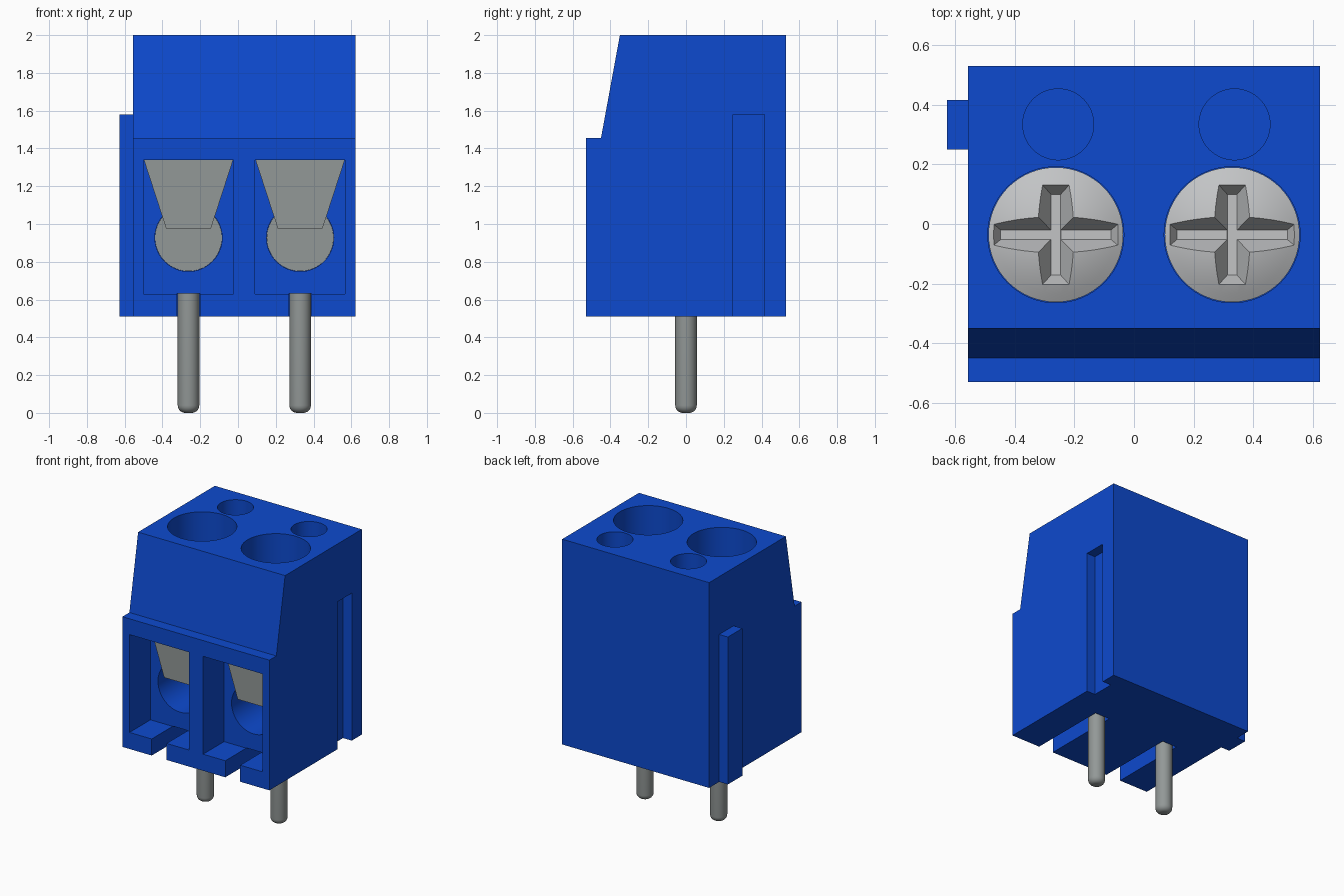
import bpy, bmesh, math
from mathutils import Matrix, Vector

cube = bpy.data.objects.get("Cube")
if cube:
    bpy.data.objects.remove(cube, do_unlink=True)


def material(name, rgb, metallic=0.0):
    m = bpy.data.materials.new(name)
    m.use_nodes = True
    m.diffuse_color = (*rgb, 1)
    bsdf = next(n for n in m.node_tree.nodes if n.type == 'BSDF_PRINCIPLED')
    bsdf.inputs["Base Color"].default_value = (*rgb, 1)
    bsdf.inputs["Roughness"].default_value = 0.5
    return m


BLUE = material("blue plastic", (0.004, 0.068, 0.62))
GREY = material("grey metal", (0.29, 0.315, 0.31))
BRIGHT = material("bright steel", (0.54, 0.55, 0.56))


def finish(name, bm, mat):
    bmesh.ops.recalc_face_normals(bm, faces=bm.faces)
    me = bpy.data.meshes.new(name)
    bm.to_mesh(me)
    bm.free()
    me.materials.append(mat)
    ob = bpy.data.objects.new(name, me)
    bpy.context.collection.objects.link(ob)
    return ob


def prism(name, a, b, mat):
    """Solid between two matching outlines of 3D points."""
    bm = bmesh.new()
    va = [bm.verts.new(p) for p in a]
    vb = [bm.verts.new(p) for p in b]
    bm.faces.new(va)
    bm.faces.new(vb)
    n = len(a)
    for i in range(n):
        j = (i + 1) % n
        bm.faces.new((va[i], va[j], vb[j], vb[i]))
    return finish(name, bm, mat)


def rect(hx, hy, z, c=(0, 0)):
    return [(c[0] + sx * hx, c[1] + sy * hy, z)
            for sx, sy in ((-1, -1), (1, -1), (1, 1), (-1, 1))]


def box(name, x, y, z, mat):
    c = ((x[0] + x[1]) / 2, (y[0] + y[1]) / 2)
    hx, hy = (x[1] - x[0]) / 2, (y[1] - y[0]) / 2
    return prism(name, rect(hx, hy, z[0], c), rect(hx, hy, z[1], c), mat)


def cylinder(name, r, p, q, mat, seg=64):
    p, q = Vector(p), Vector(q)
    d = q - p
    bm = bmesh.new()
    rot = d.to_track_quat('Z', 'Y').to_matrix().to_4x4()
    bmesh.ops.create_cone(bm, cap_ends=True, segments=seg, radius1=r, radius2=r,
                          depth=d.length,
                          matrix=Matrix.Translation((p + q) / 2) @ rot)
    return finish(name, bm, mat)


def lathe(name, profile, loc, mat, seg=64):
    """Revolve (radius, z) points that start and end on the axis."""
    bm = bmesh.new()
    vs = [bm.verts.new((r, 0, z)) for r, z in profile]
    es = [bm.edges.new(e) for e in zip(vs, vs[1:])]
    bmesh.ops.spin(bm, geom=vs + es, cent=(0, 0, 0), axis=(0, 0, 1),
                   angle=2 * math.pi, steps=seg)
    bmesh.ops.remove_doubles(bm, verts=bm.verts, dist=1e-5)
    bmesh.ops.translate(bm, verts=bm.verts, vec=loc)
    return finish(name, bm, mat)


def activate(ob):
    bpy.ops.object.select_all(action='DESELECT')
    ob.select_set(True)
    bpy.context.view_layer.objects.active = ob


def cut(ob, cutters):
    for c in cutters:
        c.hide_render = True
        activate(ob)
        mod = ob.modifiers.new("cut", 'BOOLEAN')
        mod.operation = 'DIFFERENCE'
        mod.solver = 'EXACT'
        mod.object = c
        bpy.ops.object.modifier_apply(modifier=mod.name)
        bpy.data.objects.remove(c, do_unlink=True)


def smooth(ob):
    activate(ob)
    bpy.ops.object.shade_smooth_by_angle(angle=math.radians(30))


# Housing: side profile with sloped upper front
side = [(-0.53, 0.51), (-0.53, 1.455), (-0.45, 1.455),
        (-0.35, 2.0), (0.53, 2.0), (0.53, 0.51)]
housing = prism("housing", [(-0.557, y, z) for y, z in side],
                [(0.623, y, z) for y, z in side], BLUE)

# Interlocking rib on one side, matching groove on the other
box("side_rib", (-0.627, -0.55), (0.25, 0.415), (0.51, 1.58), BLUE)
cutters = [box("groove_cutter", (0.553, 0.7), (0.25, 0.415), (0.4, 1.58), BLUE)]

poles = ((-0.262, "right"), (0.329, "left"))
for x, _ in poles:
    cutters += [
        # Wire pocket, pin slot, wire hole, screw shaft and test hole
        box("pocket_cutter", (x - 0.238, x + 0.238), (-0.7, -0.29), (0.63, 1.34), BLUE),
        box("slot_cutter", (x - 0.06, x + 0.06), (-0.7, 0.06), (0.4, 0.632), BLUE),
        cylinder("wire_cutter", 0.178, (x, -0.4, 0.927), (x, 0.2, 0.927), BLUE),
        cylinder("screw_cutter", 0.228, (x, -0.036, 1.5), (x, -0.036, 2.1), BLUE),
        cylinder("test_cutter", 0.119, (x + 0.008, 0.334, 1.45),
                 (x + 0.008, 0.334, 2.1), BLUE),
    ]
cut(housing, cutters)
smooth(housing)

for x, tag in poles:
    # Clamp plate hanging over the wire hole
    trap = [(-0.236, 1.338), (0.236, 1.338), (0.118, 0.975), (-0.118, 0.975)]
    prism(tag + "_clamp_plate", [(x + u, -0.305, z) for u, z in trap],
          [(x + u, -0.28, z) for u, z in trap], GREY)

    # Metal contact at the end of the wire hole
    smooth(cylinder(tag + "_contact", 0.177, (x, 0.17, 0.927), (x, 0.21, 0.927), GREY))

    # Round solder pin with a filleted tip
    tip = [(0.0, 0.0)]
    for i in range(7):
        a = math.radians(15 * i)
        tip.append((0.017 + 0.04 * math.sin(a), 0.04 - 0.04 * math.cos(a)))
    smooth(lathe(tag + "_pin", tip + [(0.057, 0.66), (0, 0.66)], (x, 0, 0), GREY, 32))

    # Domed screw with a tapered cross recess
    sx, sy, sz = x, -0.036, 1.58
    dome = [(0.0, -0.08), (0.226, -0.08)]
    for i in range(9):
        r = 0.226 * (1 - i / 8)
        dome.append((r, 0.065 * (1 - (r / 0.226) ** 2)))
    screw = lathe(tag + "_screw", dome, (sx, sy, sz), BRIGHT)
    arms = [
        prism("arm_cutter", rect(0.185, 0.016, sz - 0.03, (sx, sy)),
              rect(0.25, 0.07, sz + 0.08, (sx, sy)), BRIGHT),
        prism("arm_cutter", rect(0.016, 0.135, sz - 0.031, (sx, sy)),
              rect(0.07, 0.195, sz + 0.08, (sx, sy)), BRIGHT),
    ]
    cut(screw, arms)
    smooth(screw)
